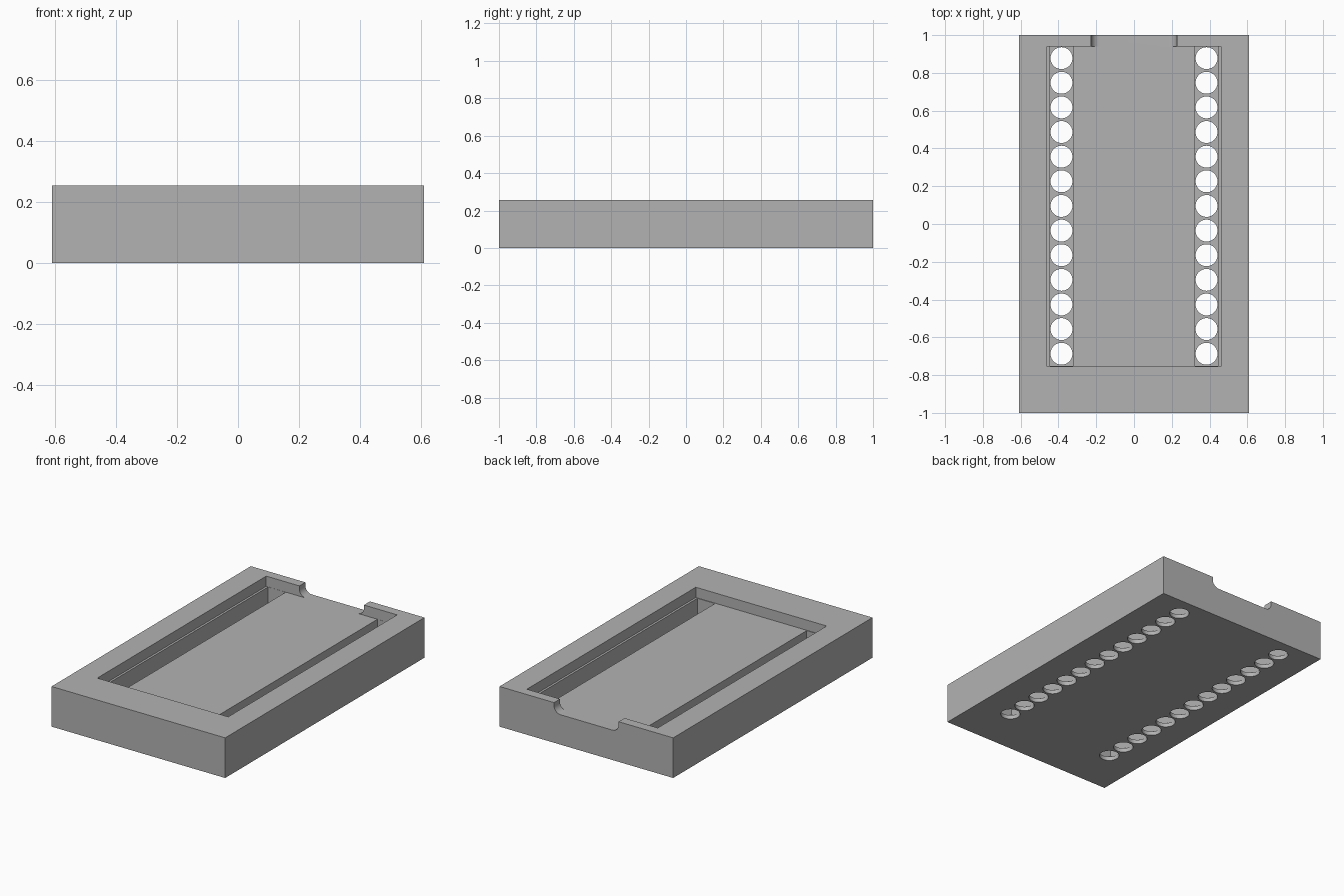
import bpy, bmesh, math
from mathutils import Matrix

cube = bpy.data.objects.get("Cube")
if cube:
    bpy.data.objects.remove(cube, do_unlink=True)

grey = bpy.data.materials.new("plain grey")
grey.use_nodes = True
color = (0.45, 0.45, 0.45, 1)
grey.diffuse_color = color
grey.node_tree.nodes["Principled BSDF"].inputs["Base Color"].default_value = color

HALF_W, HEIGHT = 0.61, 0.255
FLOOR = 0.19            # level of the board platform
FRONT, BACK = -0.755, 0.94
SKIN = 0.026            # thickness under the pin channels


def make_object(name, bm):
    bmesh.ops.recalc_face_normals(bm, faces=bm.faces)
    mesh = bpy.data.meshes.new(name)
    bm.to_mesh(mesh)
    bm.free()
    mesh.materials.append(grey)
    obj = bpy.data.objects.new(name, mesh)
    bpy.context.collection.objects.link(obj)
    return obj


def box(name, x0, x1, y0, y1, z0, z1):
    bm = bmesh.new()
    place = (Matrix.Translation(((x0 + x1) / 2, (y0 + y1) / 2, (z0 + z1) / 2))
             @ Matrix.Diagonal((x1 - x0, y1 - y0, z1 - z0, 1)))
    bmesh.ops.create_cube(bm, size=1, matrix=place)
    return make_object(name, bm)


def pin_holes():
    bm = bmesh.new()
    for side in (-1, 1):
        for i in range(13):
            bmesh.ops.create_cone(
                bm, cap_ends=True, segments=40, radius1=0.058, radius2=0.058, depth=0.2,
                matrix=Matrix.Translation((side * 0.384, 0.878 - i * 0.1304, 0)))
    return make_object("pin_holes_cutter", bm)


def plug_notch(half=0.227, r=0.045, steps=8):
    # U-shaped opening with rounded lower corners, extruded through the back wall
    right = [(half, HEIGHT + 0.1)]
    for i in range(steps + 1):
        a = math.pi / 2 * i / steps
        right.append((half - r + r * math.cos(a), FLOOR + r - r * math.sin(a)))
    profile = right + [(-x, z) for x, z in reversed(right)]
    bm = bmesh.new()
    face = bm.faces.new([bm.verts.new((x, BACK - 0.03, z)) for x, z in profile])
    ext = bmesh.ops.extrude_face_region(bm, geom=[face])
    verts = [g for g in ext["geom"] if isinstance(g, bmesh.types.BMVert)]
    bmesh.ops.translate(bm, verts=verts, vec=(0, 0.2, 0))
    return make_object("plug_notch_cutter", bm)


# Solid tray block
tray = box("board_tray", -HALF_W, HALF_W, -1, 1, 0, HEIGHT)

# Board pocket, two pin channels, pin holes and plug notch
cutters = [
    box("pocket_cutter", -0.46, 0.46, FRONT, BACK, FLOOR, 0.4),
    box("left_channel_cutter", 0.322, 0.446, FRONT + 0.004, BACK - 0.001, SKIN, 0.22),
    box("right_channel_cutter", -0.446, -0.322, FRONT + 0.004, BACK - 0.001, SKIN, 0.22),
    pin_holes(),
    plug_notch(),
]
for cutter in cutters:
    cutter.hide_render = True
    mod = tray.modifiers.new(cutter.name, "BOOLEAN")
    mod.operation = "DIFFERENCE"
    mod.solver = "EXACT"
    mod.object = cutter

# Bake the cuts and drop the helpers
bpy.context.view_layer.update()
depsgraph = bpy.context.evaluated_depsgraph_get()
result = bpy.data.meshes.new_from_object(tray.evaluated_get(depsgraph))
tray.modifiers.clear()
tray.data = result
for cutter in cutters:
    bpy.data.objects.remove(cutter, do_unlink=True)

# Smooth the round holes and notch corners only
bpy.ops.object.select_all(action="DESELECT")
tray.select_set(True)
bpy.context.view_layer.objects.active = tray
bpy.ops.object.shade_smooth_by_angle(angle=math.radians(30))
